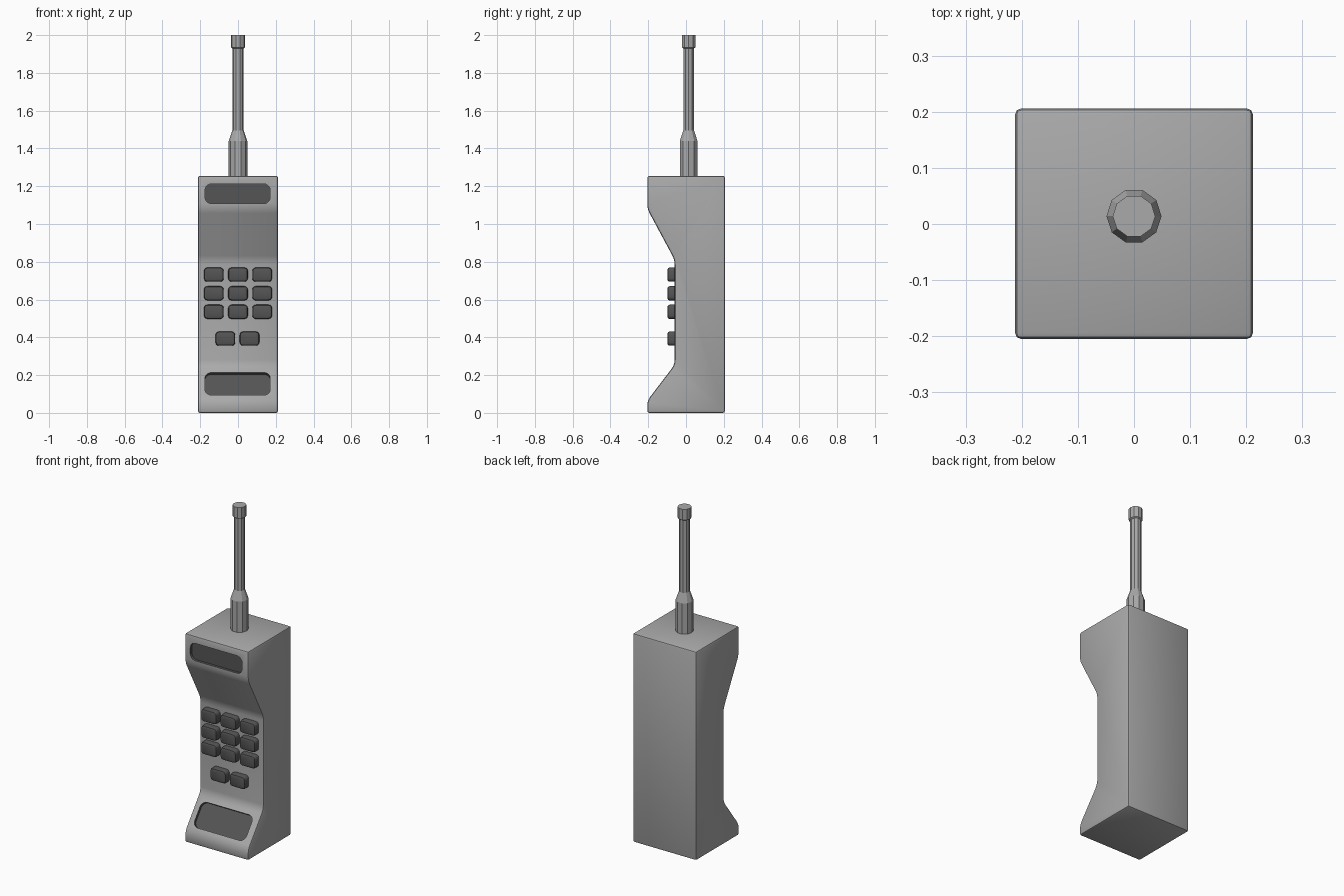
import bpy, bmesh
from math import radians, atan2, pi
from mathutils import Matrix

if "Cube" in bpy.data.objects:
    bpy.data.objects.remove(bpy.data.objects["Cube"])


def make_material(name, value):
    m = bpy.data.materials.new(name)
    m.use_nodes = True
    colour = (value, value, value, 1)
    m.diffuse_color = colour
    m.node_tree.nodes["Principled BSDF"].inputs["Base Color"].default_value = colour
    return m


CASE = make_material("case grey", 0.40)
DARK = make_material("dark grey", 0.09)


def add_object(name, bm, material):
    bmesh.ops.recalc_face_normals(bm, faces=bm.faces)
    mesh = bpy.data.meshes.new(name)
    bm.to_mesh(mesh)
    bm.free()
    mesh.materials.append(material)
    ob = bpy.data.objects.new(name, mesh)
    bpy.context.collection.objects.link(ob)
    return ob


def activate(ob):
    bpy.ops.object.select_all(action='DESELECT')
    ob.select_set(True)
    bpy.context.view_layer.objects.active = ob


def smooth(ob, angle=35):
    activate(ob)
    bpy.ops.object.shade_smooth_by_angle(angle=radians(angle))


def rounded_box(name, centre, size, radius, segments, material, tilt=0, edge=0):
    """Box with its four front-to-back edges rounded, and a softened front rim."""
    bm = bmesh.new()
    bmesh.ops.create_cube(bm, size=1, matrix=Matrix.Diagonal((*size, 1)))
    depth_edges = [e for e in bm.edges
                   if abs(e.verts[0].co.y - e.verts[1].co.y) > size[1] / 2]
    bmesh.ops.bevel(bm, geom=depth_edges, offset=radius, segments=segments,
                    profile=0.5, affect='EDGES')
    if edge:
        rim = [e for e in bm.edges if all(v.co.y < -size[1] * 0.49 for v in e.verts)]
        bmesh.ops.bevel(bm, geom=rim, offset=edge, segments=2, profile=0.5,
                        affect='EDGES')
    ob = add_object(name, bm, material)
    ob.location = centre
    ob.rotation_euler.x = tilt
    return ob


# Handset case: side profile (y, z) extruded across the width
HALF = 0.212
profile = [(-0.205, 0), (-0.205, 0.065), (-0.06, 0.255), (-0.06, 0.81),
           (-0.205, 1.08), (-0.205, 1.255), (0.206, 1.255), (0.206, 0)]
bm = bmesh.new()
side = bm.faces.new([bm.verts.new((-HALF, y, z)) for y, z in profile])
result = bmesh.ops.extrude_face_region(bm, geom=[side])
moved = [g for g in result["geom"] if isinstance(g, bmesh.types.BMVert)]
bmesh.ops.translate(bm, verts=moved, vec=(2 * HALF, 0, 0))
bends = [e for e in bm.edges if abs(e.verts[0].co.x - e.verts[1].co.x) > HALF
         and e.verts[0].co.y < 0 and 0.01 < e.verts[0].co.z < 1.2]
bmesh.ops.bevel(bm, geom=bends, offset=0.025, segments=3, profile=0.5, affect='EDGES')
case = add_object("case", bm, CASE)
bevel = case.modifiers.new("edges", 'BEVEL')
bevel.width = 0.011
bevel.segments = 2
bevel.limit_method = 'ANGLE'
bevel.angle_limit = radians(40)

# Recessed earpiece and mouthpiece panels, dark inside
DEPTH = 0.016
slope = atan2(0.145, 0.19)
cutters = [
    rounded_box("earpiece_cutter", (-0.002, -0.205, 1.16),
                (0.345, 2 * DEPTH, 0.105), 0.035, 5, DARK),
    rounded_box("mouthpiece_cutter", (-0.002, -0.137, 0.154),
                (0.345, 2 * DEPTH, 0.15), 0.035, 5, DARK, tilt=-slope),
]
for cutter in cutters:
    cut = case.modifiers.new(cutter.name, 'BOOLEAN')
    cut.object = cutter
    cut.operation = 'DIFFERENCE'
    cut.solver = 'EXACT'
    cut.material_mode = 'TRANSFER'
activate(case)
for modifier in list(case.modifiers):
    bpy.ops.object.modifier_apply(modifier=modifier.name)
for cutter in cutters:
    bpy.data.objects.remove(cutter)
smooth(case)

# Keypad: three rows of three, and a row of two
keys = [(x, z) for z in (0.732, 0.633, 0.535) for x in (-0.128, 0, 0.128)]
keys += [(x, 0.393) for x in (-0.067, 0.061)]
for i, (x, z) in enumerate(keys):
    key = rounded_box(f"key_{i + 1}", (x, -0.074, z), (0.104, 0.048, 0.075),
                      0.018, 3, DARK, edge=0.011)
    smooth(key)

# Antenna: ten-sided stepped rod
SIDES = 10
rings = [(0.049, 1.24), (0.049, 1.44), (0.03, 1.495), (0.03, 1.93),
         (0.038, 1.935), (0.038, 2.0)]
bm = bmesh.new()
for (r1, z1), (r2, z2) in zip(rings, rings[1:]):
    place = Matrix.Translation((0, 0.014, (z1 + z2) / 2)) @ Matrix.Rotation(pi / 2, 4, 'Z')
    bmesh.ops.create_cone(bm, cap_ends=False, segments=SIDES, radius1=r1, radius2=r2,
                          depth=z2 - z1, matrix=place)
bmesh.ops.remove_doubles(bm, verts=bm.verts, dist=0.0005)
bmesh.ops.holes_fill(bm, edges=[e for e in bm.edges if e.is_boundary], sides=SIDES)
add_object("antenna", bm, CASE)
